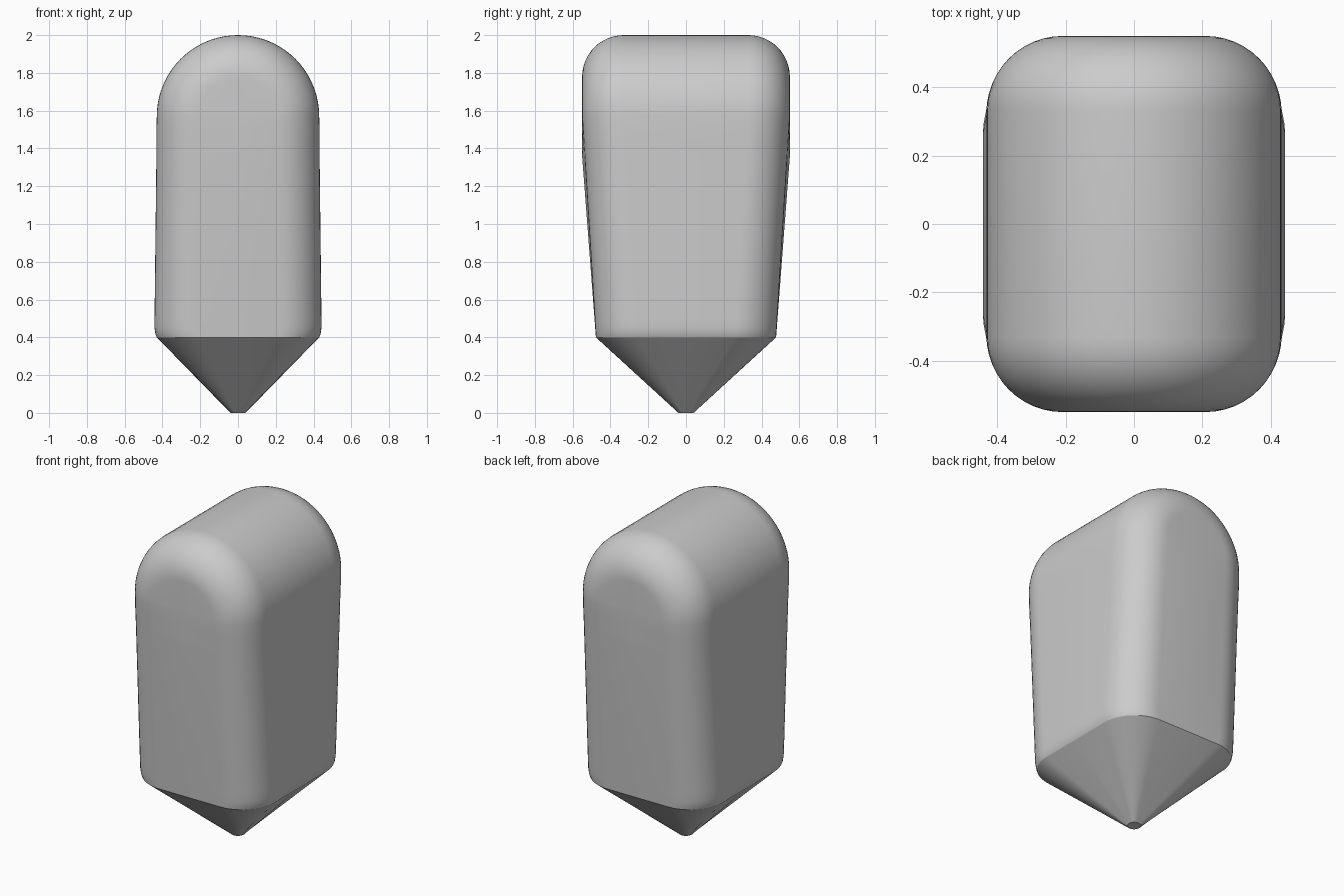
import bpy, bmesh
from math import sin, cos, pi

cube = bpy.data.objects.get("Cube")
if cube:
    bpy.data.objects.remove(cube, do_unlink=True)

ARCH_Z, ARCH_R, FILLET, BASE_Z = 1.57, 0.43, 0.22, 0.4
ARC_STEPS, FILLET_STEPS = 18, 12


def half_depth(x, z):
    """Depth is constant near the top and tapers toward the base."""
    start = 1.36 + 0.22 * min(x / FILLET, 1)
    return 0.55 - 0.073 * max(0, (start - z) / (start - BASE_Z))


def point(x, z, depth_angle):
    """Surface point: outline inset along a quarter-round front edge."""
    y = half_depth(x, z) - FILLET * (1 - sin(depth_angle))
    return x, -y, z


# Half outline: rounded lower edge, nearly straight side, round arch
outline = [(0.43, BASE_Z, 0), (0.437, 0.415, 0), (0.442, 0.45, 0), (0.442, 0.5, 0)]
outline += [(0.432, z, 0) for z in (1.36, 1.43, 1.5)]
outline += [(ARCH_R, ARCH_Z, pi / 2 * i / ARC_STEPS) for i in range(ARC_STEPS + 1)]

# Rows of one quarter of the body, from the side middle to the front middle
rows = []
for width, height, turn in outline:
    row = []
    for j in range(FILLET_STEPS + 1):
        angle = pi / 2 * j / FILLET_STEPS
        radius = width - FILLET * (1 - cos(angle))
        x = radius * cos(turn)
        z = height + radius * sin(turn)
        row.append(point(max(x, 0), z, angle))
    side, front = row[0], row[-1]
    row.insert(0, (side[0], 0, side[2]))
    row.append((0, -half_depth(0, front[2]), front[2]))
    rows.append(row)

# Pointed base: the lowest outline closes to a small round flat tip
tip = []
for x, y, z in rows[0]:
    length = (x * x + y * y) ** 0.5
    tip.append((0.04 * x / length, 0.04 * y / length, 0))
rows = [[(0, 0, 0)] * len(tip), tip] + rows

bm = bmesh.new()
grid = [[bm.verts.new(p) for p in row] for row in rows]
for low, high in zip(grid, grid[1:]):
    for j in range(len(low) - 1):
        bm.faces.new((low[j + 1], low[j], high[j], high[j + 1]))
bmesh.ops.remove_doubles(bm, verts=bm.verts, dist=0.0005)

# Complete the body by mirroring the quarter across both axes
for axis in ("X", "Y"):
    bmesh.ops.mirror(bm, geom=bm.verts[:] + bm.edges[:] + bm.faces[:],
                     axis=axis, merge_dist=0.0005)
    bmesh.ops.remove_doubles(bm, verts=bm.verts, dist=0.0005)
bmesh.ops.recalc_face_normals(bm, faces=bm.faces)

# Smooth everywhere except the shoulder of the point and the tip rim
for face in bm.faces:
    face.smooth = True
for edge in bm.edges:
    za, zb = (v.co.z for v in edge.verts)
    if abs(za - zb) < 0.001 and (abs(za - BASE_Z) < 0.001 or za < 0.001):
        edge.smooth = False

mesh = bpy.data.meshes.new("pointed_body")
bm.to_mesh(mesh)
bm.free()
body = bpy.data.objects.new("pointed_body", mesh)
bpy.context.collection.objects.link(body)

grey = bpy.data.materials.new("light_grey")
grey.use_nodes = True
grey.diffuse_color = (0.6, 0.6, 0.6, 1)
grey.node_tree.nodes["Principled BSDF"].inputs["Base Color"].default_value = (0.6, 0.6, 0.6, 1)
mesh.materials.append(grey)
